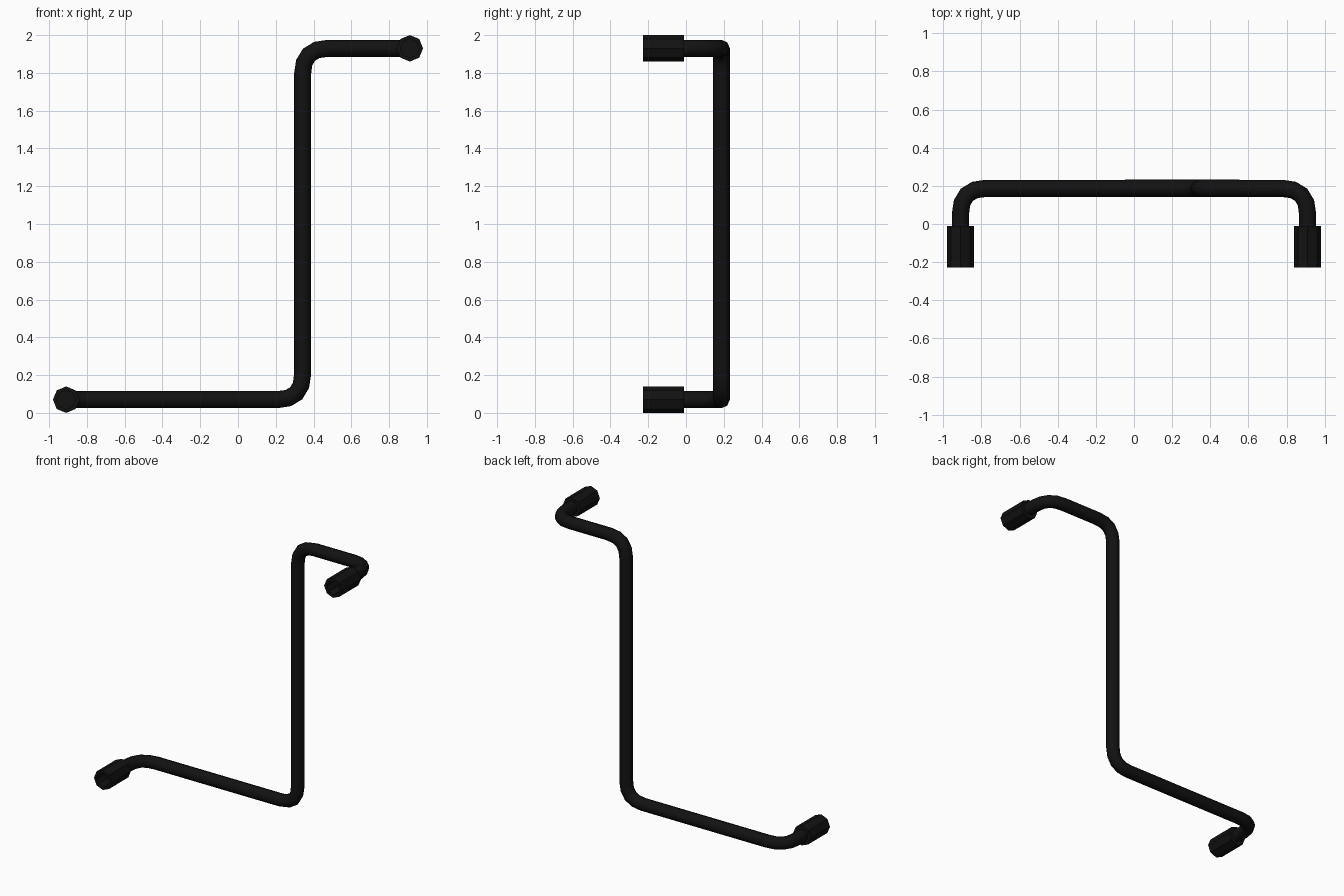
import bpy, bmesh
from math import sin, cos, pi
from mathutils import Vector

if "Cube" in bpy.data.objects:
    bpy.data.objects.remove(bpy.data.objects["Cube"])

black = bpy.data.materials.new("black_metal")
black.diffuse_color = (0.006, 0.006, 0.006, 1)
black.use_nodes = True
black.node_tree.nodes["Principled BSDF"].inputs["Base Color"].default_value = black.diffuse_color

SIDES, PIPE_R, SLEEVE_R = 8, 0.045, 0.07
X, Y, Z0, Z1, RISER_X = 0.91, 0.187, 0.07, 1.93, 0.342


def finish(name, bm):
    bmesh.ops.recalc_face_normals(bm, faces=bm.faces)
    mesh = bpy.data.meshes.new(name)
    bm.to_mesh(mesh)
    bm.free()
    mesh.materials.append(black)
    ob = bpy.data.objects.new(name, mesh)
    bpy.context.collection.objects.link(ob)
    return ob


def rounded_path(corners, cut, steps=4):
    """Replace every inner corner with a short quadratic bend."""
    pts = [Vector(corners[0])]
    for a, b, c in zip(corners, corners[1:], corners[2:]):
        a, b, c = Vector(a), Vector(b), Vector(c)
        p, q = b + (a - b).normalized() * cut, b + (c - b).normalized() * cut
        for i in range(steps + 1):
            t = i / steps
            pts.append(p * (1 - t) ** 2 + b * 2 * t * (1 - t) + q * t * t)
    return pts + [Vector(corners[-1])]


def sweep(name, pts, radius):
    """Sweep an octagon along a path without twisting."""
    bm = bmesh.new()
    rings, side, last = [], Vector((0, 0, 1)), None
    for i, p in enumerate(pts):
        d = (pts[min(i + 1, len(pts) - 1)] - p).normalized()
        e = (p - pts[max(i - 1, 0)]).normalized()
        tan = (d + e).normalized()
        if last:
            side = last.rotation_difference(tan) @ side
        last, other = tan, tan.cross(side)
        rings.append([bm.verts.new(p + radius * (side * cos(k * 2 * pi / SIDES)
                      + other * sin(k * 2 * pi / SIDES))) for k in range(SIDES)])
    for a, b in zip(rings, rings[1:]):
        for k in range(SIDES):
            n = (k + 1) % SIDES
            bm.faces.new((a[k], a[n], b[n], b[k]))
    bm.faces.new(rings[0])
    bm.faces.new(rings[-1])
    ob = finish(name, bm)
    for f in ob.data.polygons:
        f.use_smooth = len(f.vertices) == 4


def sleeve(name, x, z):
    """Octagonal end fitting with a recessed front socket."""
    profile = [(0.0, -0.01), (SLEEVE_R, -0.01), (SLEEVE_R, -0.227),
               (0.05, -0.227), (0.05, -0.12), (0.0, -0.12)]
    bm = bmesh.new()
    verts = [bm.verts.new((x + r, y, z)) for r, y in profile]
    edges = [bm.edges.new(pair) for pair in zip(verts, verts[1:])]
    bmesh.ops.spin(bm, geom=verts + edges, cent=(x, 0, z), axis=(0, 1, 0),
                   angle=2 * pi, steps=SIDES)
    bmesh.ops.remove_doubles(bm, verts=bm.verts, dist=0.0005)
    finish(name, bm)


# bent pipe from the lower fitting to the upper fitting
corners = [(-X, -0.05, Z0), (-X, Y, Z0), (RISER_X, Y, Z0),
           (RISER_X, Y, Z1), (X, Y, Z1), (X, -0.05, Z1)]
sweep("bent_pipe", rounded_path(corners, 0.135), PIPE_R)

# end fittings
sleeve("lower_fitting", -X, Z0)
sleeve("upper_fitting", X, Z1)
